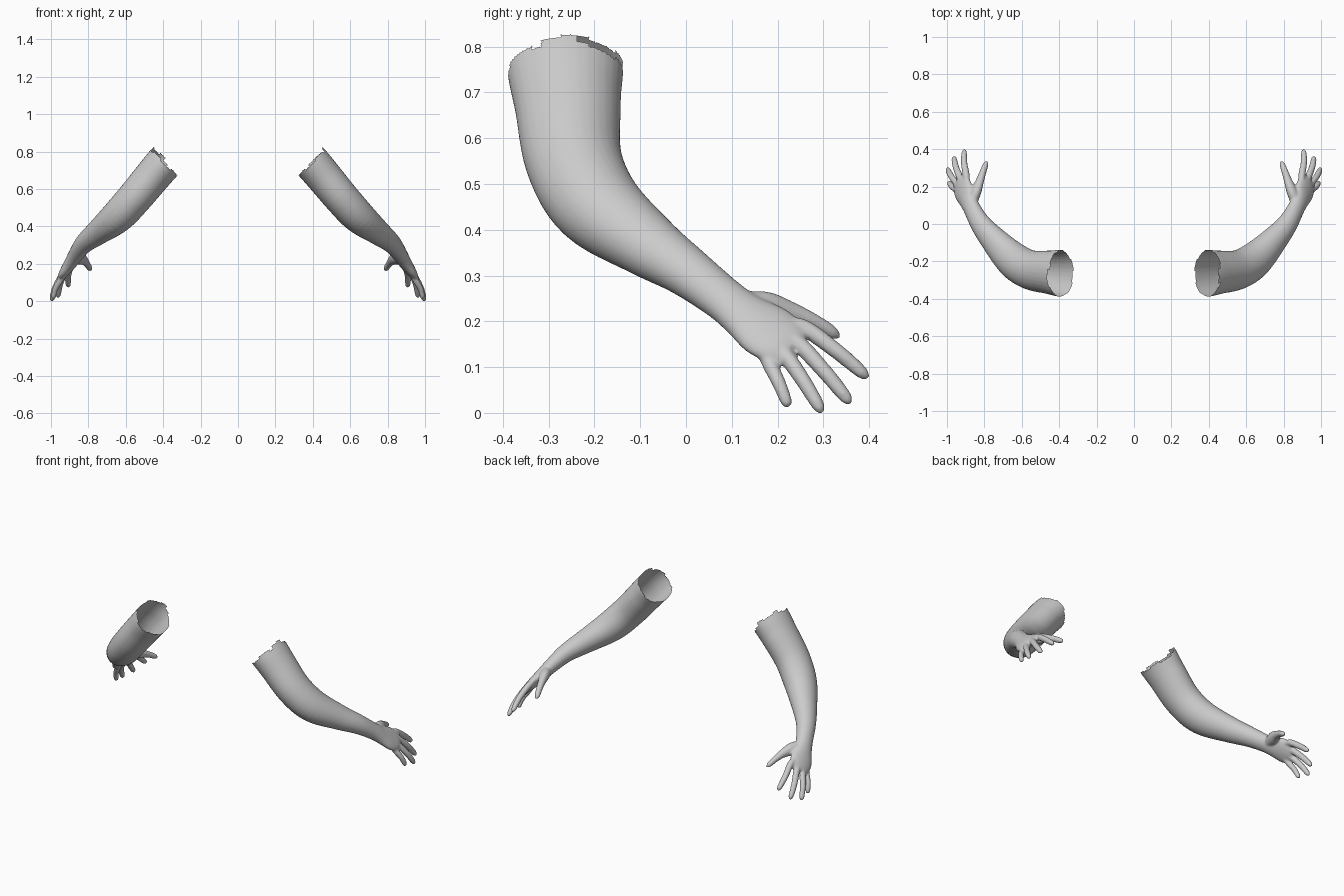
import bpy, bmesh, math
from mathutils import Vector as V

if "Cube" in bpy.data.objects:
    bpy.data.objects.remove(bpy.data.objects["Cube"])

skin = bpy.data.materials.new("plain_grey")
skin.diffuse_color = (0.6, 0.6, 0.6, 1)
skin.use_nodes = True
skin.node_tree.nodes["Principled BSDF"].inputs["Base Color"].default_value = skin.diffuse_color


def spline(keys, steps=6):
    """Catmull-Rom samples through tuples of numbers."""
    out = []
    for i in range(len(keys) - 1):
        a, b = keys[max(i - 1, 0)], keys[i]
        c, d = keys[i + 1], keys[min(i + 2, len(keys) - 1)]
        for s in range(steps):
            t = s / steps
            out.append([0.5 * (2 * q + (r - p) * t + (2 * p - 5 * q + 4 * r - w) * t * t
                               + (3 * q - p - 3 * r + w) * t ** 3)
                        for p, q, r, w in zip(a, b, c, d)])
    return out + [list(keys[-1])]


def tube(bm, keys, hint_start, hint_end, sides=32):
    """Closed tube; keys are x, y, z, wide radius, thin radius."""
    pts = spline(keys)
    n = len(pts)
    rings = []
    for i, p in enumerate(pts):
        c = V(p[:3])
        d = (V(pts[min(i + 1, n - 1)][:3]) - V(pts[max(i - 1, 0)][:3])).normalized()
        hint = V(hint_start).lerp(V(hint_end), min(1, 1.3 * i / (n - 1)))
        wide = (hint - d * hint.dot(d)).normalized()
        thin = d.cross(wide)
        rings.append([bm.verts.new(c + wide * p[3] * math.cos(a) + thin * p[4] * math.sin(a))
                      for a in (2 * math.pi * k / sides for k in range(sides))])
    for r, s in zip(rings, rings[1:]):
        for k in range(sides):
            j = (k + 1) % sides
            bm.faces.new((r[k], r[j], s[j], s[k]))
    bm.faces.new(rings[0][::-1])
    bm.faces.new(rings[-1])


def finger(bm, root, base, tip, r):
    """Slightly arched finger with a rounded tip."""
    root, base, tip = V(root), V(base), V(tip)
    arch = V((0.006, 0, 0.005))
    keys = [(*root, r, r), (*base, r * 1.08, r * 1.08)]
    for t, f, k in ((0.45, 1.0, 1), (0.75, 0.92, 0.7), (0.92, 0.76, 0.2), (1, 0.3, 0)):
        keys.append((*(base.lerp(tip, t) + arch * k), r * f, r * f))
    tube(bm, keys, (-0.5, 0.6, 0.6), (-0.5, 0.6, 0.6), 16)


bm = bmesh.new()
across = (-0.5, 0.6, 0.6)

# upper arm, elbow, forearm, wrist and palm
tube(bm, [
    (0.335, -0.265, 0.80, 0.130, 0.100),
    (0.395, -0.263, 0.74, 0.126, 0.099),
    (0.455, -0.258, 0.67, 0.116, 0.097),
    (0.555, -0.245, 0.55, 0.106, 0.094),
    (0.645, -0.193, 0.452, 0.098, 0.089),
    (0.750, -0.085, 0.367, 0.074, 0.067),
    (0.820, 0.000, 0.310, 0.058, 0.052),
    (0.865, 0.080, 0.250, 0.051, 0.041),
    (0.887, 0.125, 0.215, 0.056, 0.036),
    (0.910, 0.175, 0.180, 0.071, 0.030),
    (0.927, 0.215, 0.154, 0.064, 0.024),
    (0.938, 0.236, 0.140, 0.048, 0.014)], (0, 1, 0), across)

# index, middle, ring and little finger
for base, tip, r in (
        ((0.897, 0.258, 0.185), (0.907, 0.398, 0.076), 0.0175),
        ((0.928, 0.243, 0.153), (0.963, 0.360, 0.020), 0.0175),
        ((0.948, 0.217, 0.126), (0.997, 0.298, 0.000), 0.0170),
        ((0.953, 0.183, 0.106), (0.988, 0.224, 0.012), 0.0155)):
    finger(bm, V(base).lerp(V((0.895, 0.14, 0.205)), 0.45), base, tip, r)

# thumb with its thick base
tube(bm, [
    (0.870, 0.110, 0.235, 0.030, 0.030),
    (0.845, 0.175, 0.230, 0.036, 0.029),
    (0.824, 0.230, 0.218, 0.025, 0.022),
    (0.807, 0.280, 0.198, 0.018, 0.018),
    (0.793, 0.318, 0.176, 0.015, 0.015),
    (0.787, 0.336, 0.164, 0.005, 0.005)], across, across, 16)

raw = bpy.data.meshes.new("arm_raw")
bm.to_mesh(raw)
bm.free()

# blend the parts into one smooth skin
helper = bpy.data.objects.new("arm_helper", raw)
bpy.context.collection.objects.link(helper)
rm = helper.modifiers.new("blend", 'REMESH')
rm.mode, rm.voxel_size = 'VOXEL', 0.005
sm = helper.modifiers.new("soften", 'SMOOTH')
sm.factor, sm.iterations = 0.5, 7
blended = bpy.data.meshes.new_from_object(
    helper.evaluated_get(bpy.context.evaluated_depsgraph_get()))
bpy.data.objects.remove(helper)

UP = V((-1, 0, 1)).normalized()
OUT = V((1, 0, 1)).normalized()
RIM = V((0.395, -0.263, 0.74))


def rim_height(angle, flap):
    """Ragged opening: a torn flap between two angles, with small notches."""
    h = 0.004 * math.copysign(1, math.sin(5 * angle + 1))
    return h + (0.018 if flap[0] < angle < flap[1] else 0)


# open the top of each arm; the left one is mirrored
for name, side, flap in (("right_arm", 1, (75, 120)), ("left_arm", -1, (5, 78))):
    flap = [math.radians(f) for f in flap]
    bm = bmesh.new()
    bm.from_mesh(blended)
    cut = []
    for f in bm.faces:
        rel = f.calc_center_median() - RIM
        if rel.dot(UP) > -0.05:
            angle = math.atan2(rel.dot(OUT), rel.y)
            if rel.dot(UP) > rim_height(angle, flap):
                cut.append(f)
    bmesh.ops.delete(bm, geom=cut, context='FACES')
    if side < 0:
        bmesh.ops.scale(bm, vec=(-1, 1, 1), verts=bm.verts)
        bmesh.ops.reverse_faces(bm, faces=bm.faces)
    for f in bm.faces:
        f.smooth = True
        f.material_index = 0
    me = bpy.data.meshes.new(name)
    bm.to_mesh(me)
    bm.free()
    me.materials.clear()
    me.materials.append(skin)
    bpy.context.collection.objects.link(bpy.data.objects.new(name, me))
